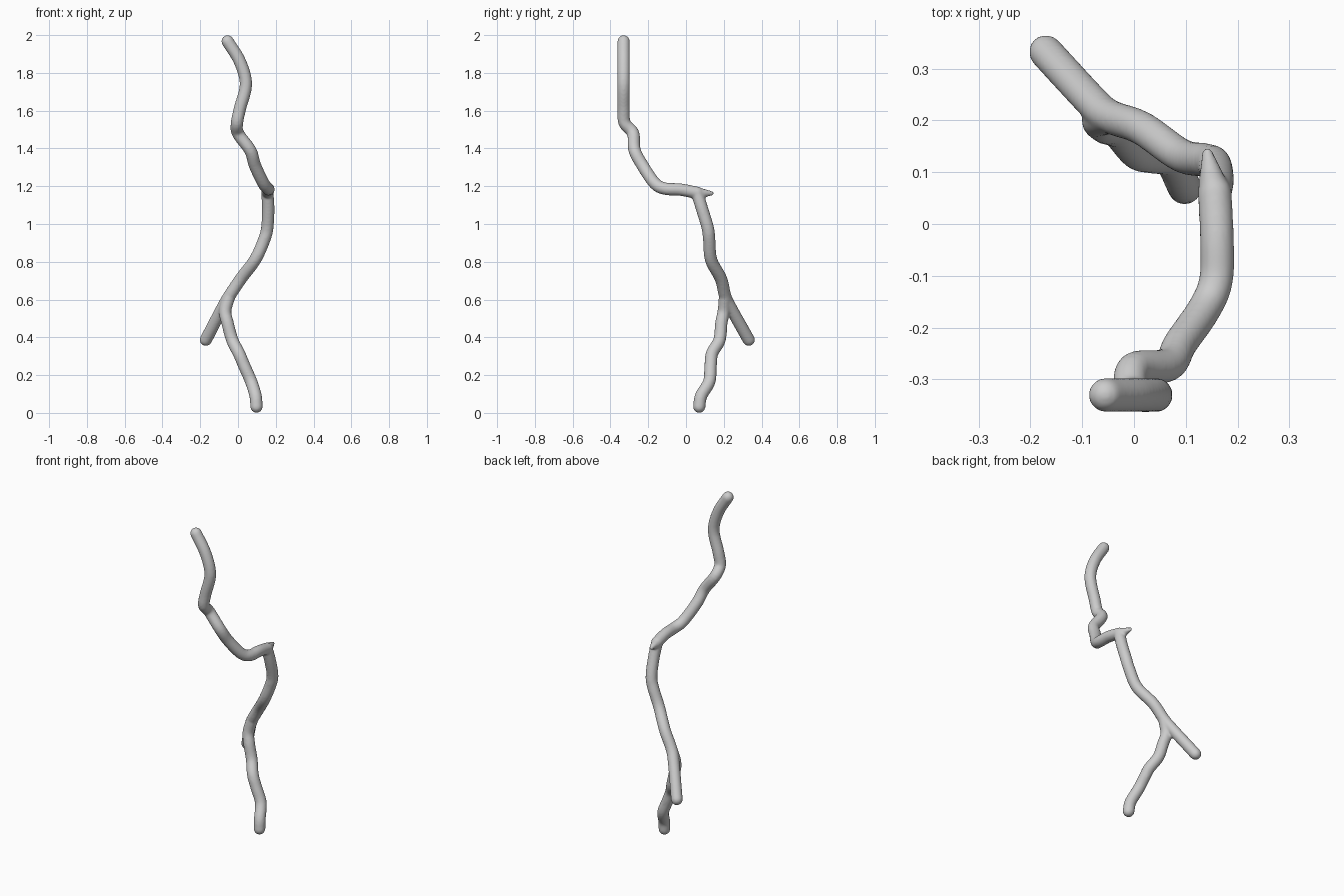
import bpy, math
from mathutils import Vector

if "Cube" in bpy.data.objects:
    bpy.data.objects.remove(bpy.data.objects["Cube"])

R = 0.033


def smooth_path(pts, steps=6):
    """Catmull-Rom samples through the points."""
    p = [Vector(q) for q in pts]
    p = [2 * p[0] - p[1]] + p + [2 * p[-1] - p[-2]]
    out = []
    for a, b, c, d in zip(p, p[1:], p[2:], p[3:]):
        for i in range(steps):
            t = i / steps
            out.append(0.5 * (2 * b + (c - a) * t + (2 * a - 5 * b + 4 * c - d) * t * t
                              + (3 * b - a - 3 * c + d) * t ** 3))
    return out + [p[-2]]


def limb(name, pts, tip=R):
    """Round-ended tube whose radius goes from R to tip."""
    path = smooth_path(pts)
    n = len(path) - 1
    rings = [(q, R + (tip - R) * i / n) for i, q in enumerate(path)]
    start = (path[0] - path[1]).normalized()
    end = (path[-1] - path[-2]).normalized()
    angles = [math.radians(a) for a in (20, 40, 60, 75, 88)]
    head = [(path[0] + start * R * math.sin(a), R * math.cos(a)) for a in reversed(angles)]
    tail = [(path[-1] + end * tip * math.sin(a), tip * math.cos(a)) for a in angles]
    rings = head + rings + tail
    cu = bpy.data.curves.new(name, 'CURVE')
    cu.dimensions = '3D'
    cu.bevel_depth = 1.0
    cu.bevel_resolution = 6
    cu.use_fill_caps = True
    sp = cu.splines.new('POLY')
    sp.points.add(len(rings) - 1)
    for pt, (co, r) in zip(sp.points, rings):
        pt.co = (*co, 1)
        pt.radius = r
    ob = bpy.data.objects.new(name, cu)
    bpy.context.collection.objects.link(ob)
    return ob


# Upper stem, from the top down to the elbow
upper = limb("upper_stem", [
    (-.055, -.33, 1.967), (.01, -.33, 1.86), (.042, -.33, 1.74), (.01, -.33, 1.61),
    (-.005, -.325, 1.535), (0, -.28, 1.48), (.065, -.272, 1.39), (.09, -.23, 1.31),
    (.135, -.165, 1.215), (.158, -.11, 1.187), (.16, -.03, 1.182), (.156, .06, 1.165)])

# Middle stem, from the elbow to the fork and on into the side twig
middle = limb("middle_stem", [
    (.156, .06, 1.16), (.16, .085, 1.08), (.155, .115, .98), (.138, .123, .915),
    (.09, .133, .81), (.015, .185, .71), (-.045, .207, .62), (-.08, .235, .56),
    (-.17, .332, .387)])

# Lower stem, from the fork to the foot
lower = limb("lower_stem", [
    (-.045, .207, .62), (-.068, .2, .54), (-.055, .187, .475), (-.03, .177, .385),
    (.005, .138, .315), (.035, .13, .245), (.07, .123, .165), (.093, .08, .09),
    (.098, .07, .033)])

# Small pointed stub at the elbow
stub = limb("stub", [(.155, .06, 1.162), (.148, .1, 1.163), (.142, .137, 1.162)], 0.011)

# Fuse the limbs into one smooth branch
parts = [upper, middle, lower, stub]
for ob in parts:
    ob.select_set(True)
bpy.context.view_layer.objects.active = upper
bpy.ops.object.convert(target='MESH')
bpy.ops.object.join()
branch = bpy.context.view_layer.objects.active
branch.name = "branch"
rm = branch.modifiers.new("fuse", 'REMESH')
rm.mode = 'VOXEL'
rm.voxel_size = 0.006
rm.use_smooth_shade = True
sm = branch.modifiers.new("soften", 'SMOOTH')
sm.factor = 0.5
sm.iterations = 6
